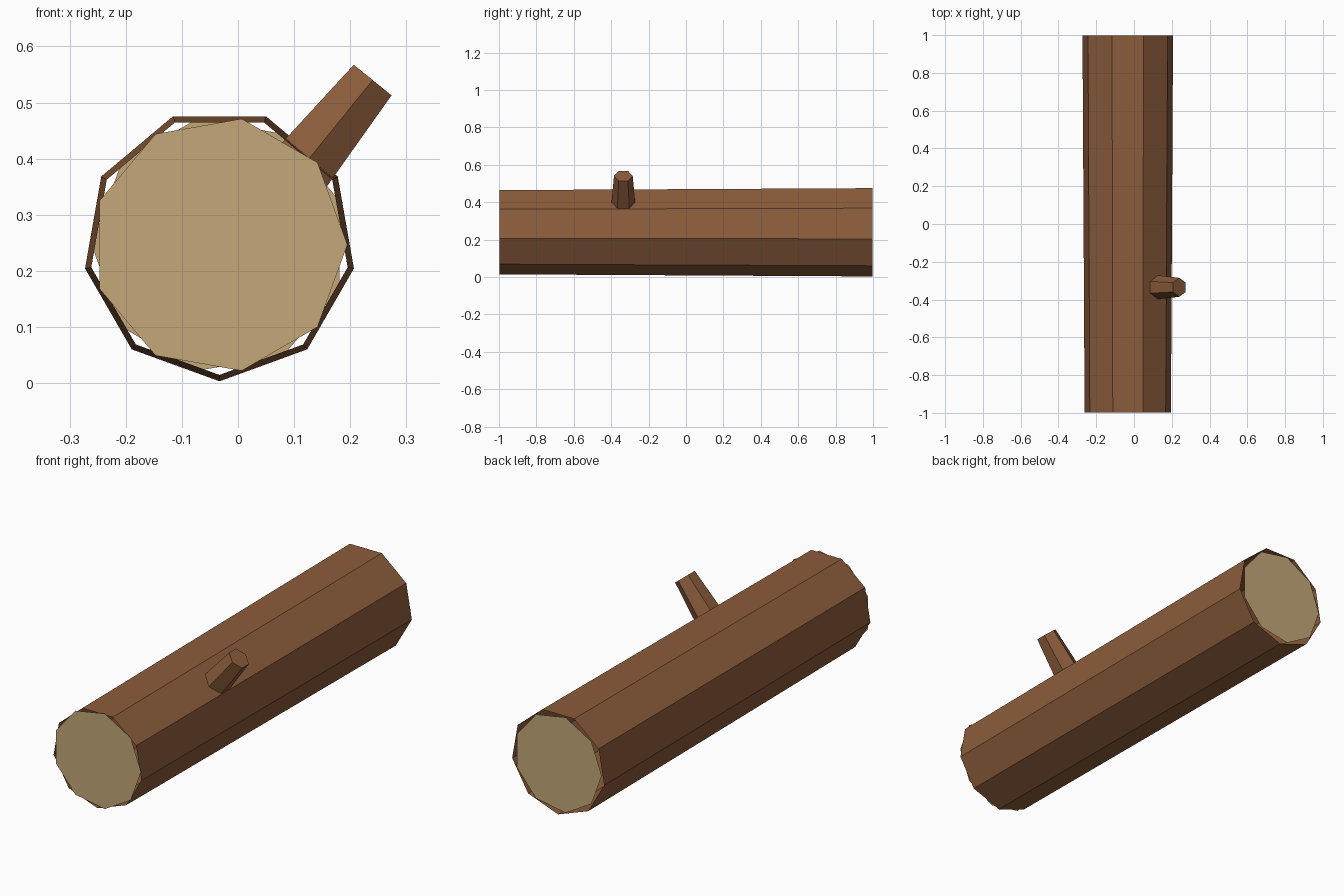
import bpy, math
from mathutils import Vector

if "Cube" in bpy.data.objects:
    bpy.data.objects.remove(bpy.data.objects["Cube"])

CX, CZ = -0.033, 0.2465   # log axis


def material(name, rgb):
    m = bpy.data.materials.new(name)
    m.diffuse_color = (*rgb, 1)
    m.use_nodes = True
    m.node_tree.nodes["Principled BSDF"].inputs["Base Color"].default_value = m.diffuse_color
    return m


def ring(center, u, v, radius, sides, start):
    """Regular polygon in the plane spanned by u and v."""
    pts = []
    for i in range(sides):
        a = math.radians(start) + i * math.tau / sides
        pts.append(center + radius * (math.cos(a) * u + math.sin(a) * v))
    return pts


def make(name, verts, faces, mat):
    me = bpy.data.meshes.new(name)
    me.from_pydata(verts, [], faces)
    me.materials.append(mat)
    ob = bpy.data.objects.new(name, me)
    bpy.context.collection.objects.link(ob)
    return ob


def sides_between(n):
    return [(i, (i + 1) % n, n + (i + 1) % n, n + i) for i in range(n)]


bark_mat = material("bark", (0.26, 0.107, 0.044))
wood_mat = material("cut_wood", (0.55, 0.39, 0.19))
X, Y, Z = Vector((1, 0, 0)), Vector((0, 1, 0)), Vector((0, 0, 1))

# bark: open nine-sided tube, slightly wider at the back
front = ring(Vector((CX, -0.998, CZ)), X, Z, 0.232, 9, -90)
back = ring(Vector((CX, 0.998, CZ)), X, Z, 0.2433, 9, -90)
make("bark", front + back, sides_between(9), bark_mat)

# cut ends: nine-sided discs turned against the bark
for name, y, u in (("front_cut_end", -1, X), ("back_cut_end", 1, -X)):
    pts = ring(Vector((CX, y, CZ)), u, Z, 0.228, 9, 0)
    make(name, pts, [tuple(range(9))], wood_mat)

# branch stub: tapered six-sided peg
tilt = math.radians(39)
axis = Vector((math.sin(tilt), 0, math.cos(tilt)))
across = Y.cross(axis)
tip = Vector((0.24, -0.335, 0.54))
base = ring(tip - 0.205 * axis, across, Y, 0.065, 6, 90)
end = ring(tip, across, Y, 0.05, 6, 90)
make("branch_stub", base + end,
     sides_between(6) + [tuple(range(5, -1, -1)), tuple(range(6, 12))], bark_mat)
